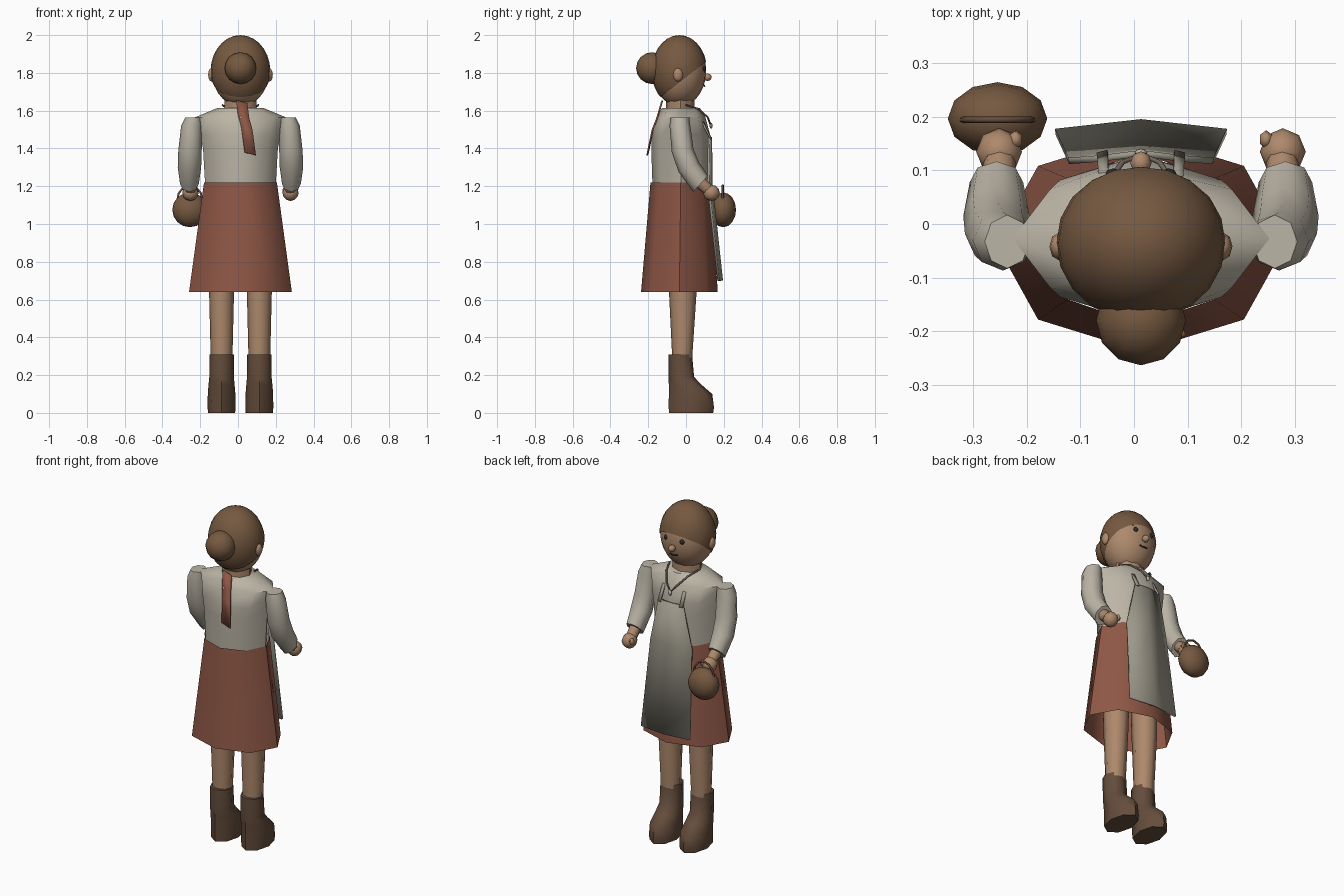
import bpy, bmesh, math
from mathutils import Vector, Matrix

if "Cube" in bpy.data.objects:
    bpy.data.objects.remove(bpy.data.objects["Cube"])

CX = 0.013  # body axis (the basket shifts the bounding box)


def mat(name, r, g, b):
    m = bpy.data.materials.new(name)
    m.diffuse_color = (r, g, b, 1)
    m.use_nodes = True
    m.node_tree.nodes["Principled BSDF"].inputs["Base Color"].default_value = m.diffuse_color
    return m


SKIN = mat("skin", .42, .25, .15)
HAIR = mat("hair", .18, .10, .052)
CREAM = mat("cream_cloth", .50, .46, .38)
RED = mat("red_cloth", .27, .095, .06)
APRON = mat("apron_cloth", .33, .31, .25)
BOOT = mat("boot_leather", .13, .075, .045)
DARK = mat("dark", .03, .025, .025)
CORD = mat("cord", .16, .13, .10)


def finish(name, bm, material, angle=50):
    bmesh.ops.recalc_face_normals(bm, faces=bm.faces)
    me = bpy.data.meshes.new(name)
    bm.to_mesh(me)
    bm.free()
    ob = bpy.data.objects.new(name, me)
    bpy.context.collection.objects.link(ob)
    me.materials.append(material)
    bpy.ops.object.select_all(action='DESELECT')
    ob.select_set(True)
    bpy.context.view_layer.objects.active = ob
    bpy.ops.object.shade_smooth_by_angle(angle=math.radians(angle))
    return ob


def loft(name, rings, material, n=8, caps=True):
    """Rings of (x, y, z, rx, ry, tilt in degrees about x)."""
    bm = bmesh.new()
    loops = []
    for x, y, z, rx, ry, tilt in rings:
        t = math.radians(tilt)
        loops.append([bm.verts.new((x + rx * math.cos(a), y + ry * math.sin(a) * math.cos(t),
                                    z + ry * math.sin(a) * math.sin(t)))
                      for a in (2 * math.pi * i / n for i in range(n))])
    for a, b in zip(loops, loops[1:]):
        for i in range(n):
            j = (i + 1) % n
            bm.faces.new((a[i], a[j], b[j], b[i]))
    if caps:
        bm.faces.new(loops[0])
        bm.faces.new(loops[-1])
    return finish(name, bm, material)


def ball(name, loc, radii, material, seg=12, rings=8, cut=None):
    bm = bmesh.new()
    bmesh.ops.create_uvsphere(bm, u_segments=seg, v_segments=rings, radius=1,
                              matrix=Matrix.Translation(loc) @ Matrix.Diagonal((*radii, 1)))
    if cut:
        bmesh.ops.bisect_plane(bm, geom=bm.verts[:] + bm.edges[:] + bm.faces[:],
                               plane_co=cut[0], plane_no=cut[1], clear_inner=True)
    return finish(name, bm, material)


def sheet(name, rows, material, thick):
    """Cloth sheet from rows of points."""
    bm = bmesh.new()
    vs = [[bm.verts.new(p) for p in row] for row in rows]
    for a, b in zip(vs, vs[1:]):
        for i in range(len(a) - 1):
            bm.faces.new((a[i], a[i + 1], b[i + 1], b[i]))
    ob = finish(name, bm, material)
    mod = ob.modifiers.new("thickness", 'SOLIDIFY')
    mod.thickness = thick
    mod.offset = 0
    return ob


def tube(name, pts, r, material):
    cu = bpy.data.curves.new(name, 'CURVE')
    cu.dimensions = '3D'
    cu.bevel_depth = r
    cu.bevel_resolution = 1
    cu.use_fill_caps = True
    sp = cu.splines.new('POLY')
    sp.points.add(len(pts) - 1)
    for p, co in zip(sp.points, pts):
        p.co = (*co, 1)
    ob = bpy.data.objects.new(name, cu)
    cu.materials.append(material)
    bpy.context.collection.objects.link(ob)
    return ob


# skirt (open below) and blouse
loft("skirt", [(CX, -.028, 1.22, .193, .16, 0), (CX, -.035, .64, .272, .203, 0)], RED, caps=False)
loft("blouse", [(CX, -.027, 1.19, .186, .15, 0), (CX, -.027, 1.40, .198, .157, 0),
                (CX, -.027, 1.47, .213, .155, 0), (CX, -.027, 1.565, .24, .13, 0),
                (CX, -.027, 1.615, .12, .10, 0)], CREAM)
loft("neck", [(CX, -.03, 1.58, .085, .075, 0), (CX, -.03, 1.70, .085, .075, 0)], SKIN)

# head, hair cap cut along a slanted hairline, bun
ball("head", (CX, -.035, 1.81), (.152, .142, .187), SKIN, 20, 14)
ball("hair_cap", (CX, -.035, 1.81), (.158, .147, .19), HAIR, 20, 14,
     cut=((0, -.155, 1.656), Vector((0, -.206, .265)).normalized()))
ball("hair_bun", (CX, -.18, 1.825), (.084, .084, .084), HAIR)
ball("nose", (CX, .114, 1.777), (.02, .022, .02), SKIN, 8, 6)
tube("mouth", [(CX - .025, .096, 1.735), (CX, .099, 1.73), (CX + .025, .096, 1.735)], .004, DARK)

# ribbon hanging down the back
sheet("hair_ribbon", [[(x - .03, y, z - .008 + .012), (x + .03, y - .006, z - .012)] for x, y, z in
                      ((.02, -.125, 1.65), (.03, -.148, 1.57), (.047, -.172, 1.51), (.065, -.2, 1.375))],
      RED, .008)

# left and right parts
for s, side in ((-1, "left"), (1, "right")):
    def X(v):
        return CX + s * v
    ball(side + "_ear", (X(.153), -.042, 1.79), (.018, .026, .036), SKIN, 8, 6)
    ball(side + "_eye", (X(.052), .092, 1.822), (.015, .012, .016), DARK, 8, 6)
    tube(side + "_brow", [(X(.03), .095, 1.845), (X(.072), .083, 1.85)], .004, DARK)
    loft(side + "_sleeve", [(X(.25), -.033, 1.565, .042, .05, 0), (X(.258), -.032, 1.52, .056, .055, 0),
                            (X(.267), -.018, 1.39, .062, .058, 8), (X(.27), .015, 1.30, .062, .06, 25),
                            (X(.27), .078, 1.213, .05, .058, 48)], CREAM)
    loft(side + "_wrist", [(X(.268), .07, 1.225, .034, .034, 48), (X(.264), .12, 1.18, .03, .03, 48)], SKIN)
    ball(side + "_hand", (X(.265), .135, 1.165), (.043, .044, .043), SKIN, 8, 6)
    ball(side + "_thumb", (X(.234), .158, 1.175), (.014, .018, .02), SKIN, 6, 5)
    loft(side + "_leg", [(X(.1), -.02, .2, .055, .05, 0), (X(.1), -.02, .31, .058, .054, 0),
                         (X(.1), -.017, .64, .066, .073, 0), (X(.1), -.025, 1.12, .075, .08, 0)], SKIN)
    loft(side + "_boot", [(X(.1), -.03, .31, .065, .062, 0), (X(.1), -.025, .19, .065, .068, 0),
                          (X(.1), -.005, .15, .069, .086, 0), (X(.1), .024, .10, .073, .115, 0),
                          (X(.1), .028, .03, .074, .12, 0), (X(.1), .027, 0, .072, .117, 0)], BOOT)
    # apron strap running from the bib into the blouse
    sheet(side + "_apron_strap", [[(X(.062), .135, 1.45), (X(.082), .13, 1.45)],
                                  [(X(.06), .09, 1.54), (X(.078), .085, 1.54)]], APRON, .008)

# apron: bib, waist, hem
sheet("apron", [[(CX - w, ye, z), (CX, yc, z), (CX + w, ye, z)] for z, w, ye, yc in
                ((1.46, .08, .122, .132), (1.21, .135, .118, .135), (.70, .16, .172, .19))], APRON, .012)

# necklace
half = [(.095, .0, 1.63), (.07, .065, 1.61), (.035, .115, 1.565)]
tube("necklace_cord", [(CX - x, y, z) for x, y, z in half] + [(CX, .13, 1.525)] +
     [(CX + x, y, z) for x, y, z in reversed(half)], .005, CORD)
ball("pendant", (CX, .133, 1.52), (.012, .008, .016), CREAM, 8, 6)

# basket in the left hand
ball("basket", (-.255, .197, 1.075), (.093, .068, .092), HAIR)
tube("basket_handle", [(-.255 + .068 * math.cos(a), .195, 1.12 + .085 * math.sin(a))
                       for a in (math.pi * i / 6 for i in range(7))], .006, BOOT)
